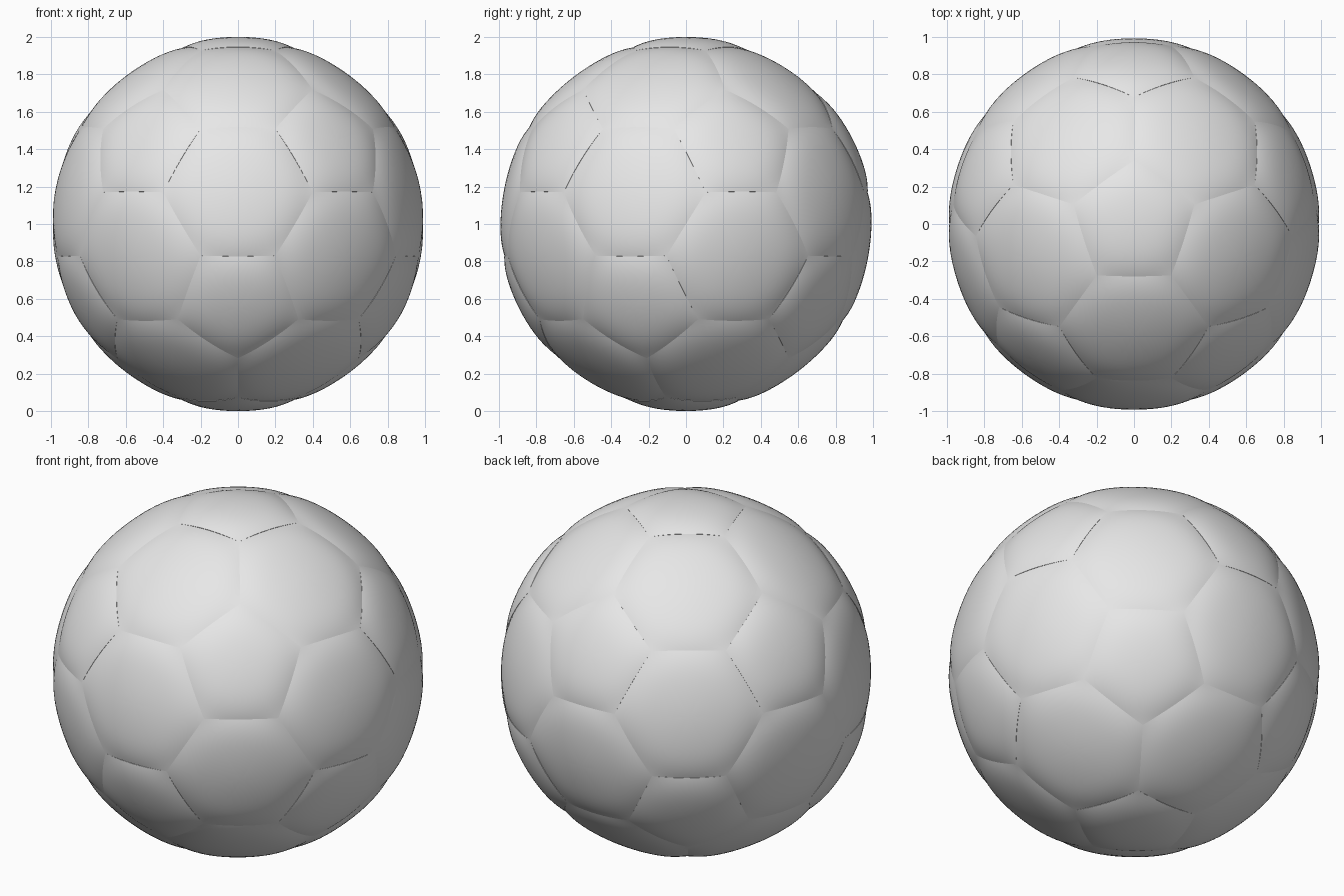
import bpy, bmesh, math
from mathutils import Matrix, Vector

cube = bpy.data.objects.get("Cube")
if cube:
    bpy.data.objects.remove(cube, do_unlink=True)

SEGS = 10                 # divisions along each panel side
RINGS = 11                # divisions from panel centre to seam
DEPTH, WIDTH = 0.013, 0.2  # seam depth and width of the rounded rim
SKIRT = 0.95              # radius where the panel edge ends inside the ball

grey = bpy.data.materials.new("plain_grey")
grey.use_nodes = True
colour = (0.8, 0.8, 0.8, 1)
grey.diffuse_color = colour
grey.node_tree.nodes["Principled BSDF"].inputs["Base Color"].default_value = colour


def add_panel(bm, corners, flatten):
    """Add one domed panel with a rounded rim; corners run counter-clockwise."""
    centre = sum(corners, Vector()).normalized()
    n = len(corners)
    sides = [corners[i].cross(corners[(i + 1) % n]).normalized() for i in range(n)]
    reach = centre.angle(corners[0])

    def surface(d):
        d = d.normalized()
        keep = 1.0
        for side in sides:
            keep *= 1 - max(0, 1 - max(0, d.dot(side)) / WIDTH) ** 3
        spread = centre.angle(d, 0) / reach
        r = 1 - flatten * (1 - spread ** 2) - DEPTH * (1 - keep)
        return d * r

    outline = [corners[i].lerp(corners[(i + 1) % n], k / SEGS)
               for i in range(n) for k in range(SEGS)]
    count = len(outline)
    hub = bm.verts.new(surface(centre))
    loops = []
    for j in range(1, RINGS + 1):
        s = 1 - (1 - j / RINGS) ** 1.4      # rings tighten toward the seam
        loops.append([bm.verts.new(surface(centre.lerp(p, s))) for p in outline])
    loops.append([bm.verts.new(p.normalized() * SKIRT) for p in outline])

    for i in range(count):
        k = (i + 1) % count
        bm.faces.new((hub, loops[0][i], loops[0][k]))
        for inner, outer in zip(loops, loops[1:]):
            bm.faces.new((inner[i], outer[i], outer[k], inner[k]))


def finish(bm, name):
    mesh = bpy.data.meshes.new(name)
    bm.to_mesh(mesh)
    bm.free()
    mesh.materials.append(grey)
    obj = bpy.data.objects.new(name, mesh)
    obj.location.z = 1
    bpy.context.collection.objects.link(obj)
    bpy.ops.object.select_all(action='DESELECT')
    obj.select_set(True)
    bpy.context.view_layer.objects.active = obj
    bpy.ops.object.shade_smooth_by_angle(angle=math.radians(40))


# Icosahedron that sets the panel layout
ico = bmesh.new()
bmesh.ops.create_icosphere(ico, subdivisions=1, radius=1,
                           matrix=Matrix.Rotation(math.pi / 2, 4, 'Z'))

# Pentagon panels sit on the icosahedron's corners
pentagons = bmesh.new()
for v in ico.verts:
    p = v.co.normalized()
    u = p.orthogonal().normalized()
    w = p.cross(u)
    around = [e.other_vert(v).co for e in v.link_edges]
    around.sort(key=lambda q: math.atan2(q.dot(w), q.dot(u)))
    add_panel(pentagons, [(2 * v.co + q).normalized() for q in around], 0.0)
finish(pentagons, "pentagon_panels")

# Hexagon panels sit on its faces and are a little flatter
hexagons = bmesh.new()
for f in ico.faces:
    tri = [v.co for v in f.verts]
    corners = []
    for i in range(3):
        a, b = tri[i], tri[(i + 1) % 3]
        corners += [(2 * a + b).normalized(), (a + 2 * b).normalized()]
    add_panel(hexagons, corners, 0.01)
finish(hexagons, "hexagon_panels")
ico.free()
